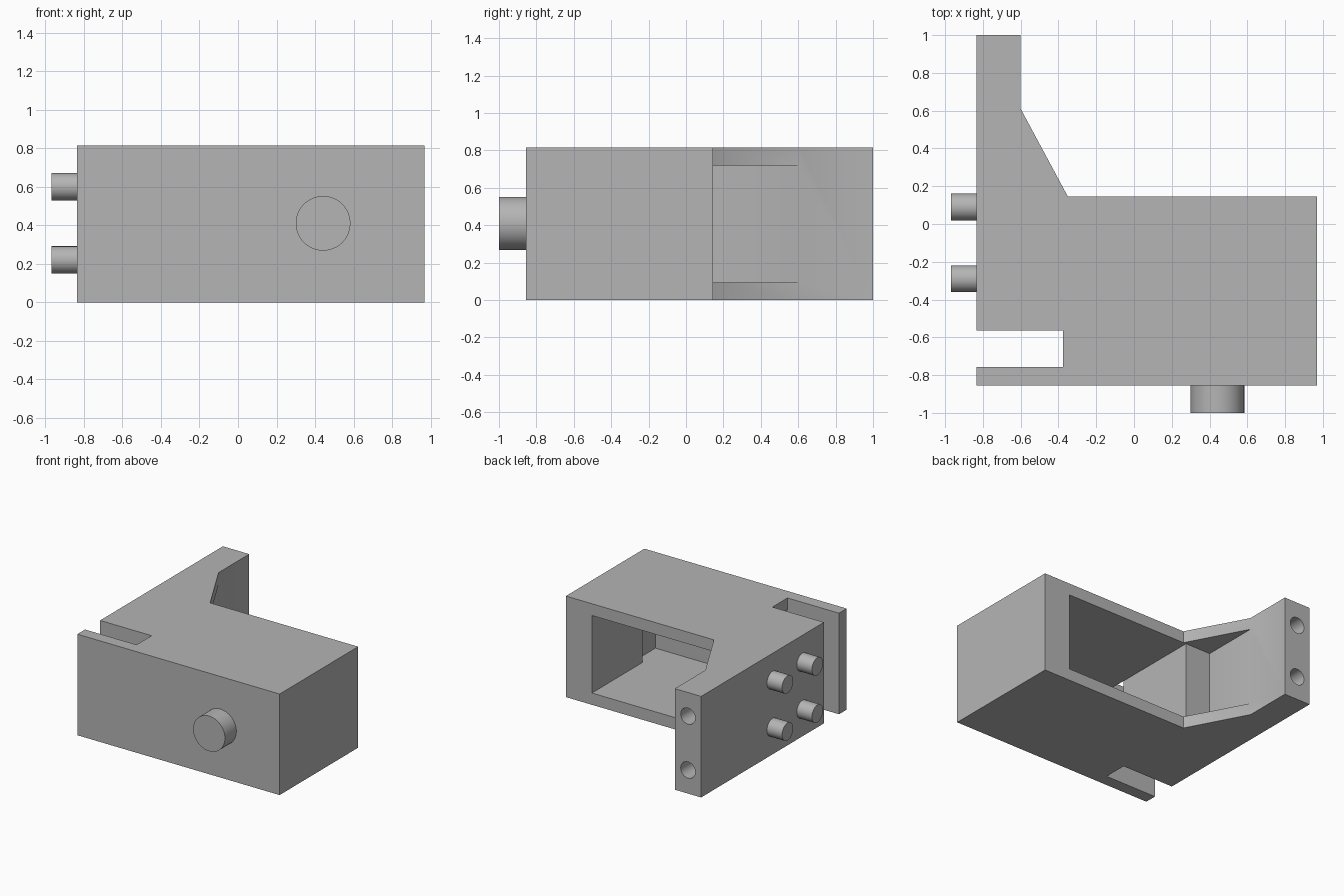
import bpy
import bmesh
import math
from mathutils import Matrix, Vector

cube = bpy.data.objects.get("Cube")
if cube:
    bpy.data.objects.remove(cube, do_unlink=True)

HEIGHT = 0.815
WALL = 0.095

grey = bpy.data.materials.new("plain_grey")
grey.use_nodes = True
color = (0.46, 0.46, 0.46, 1)
grey.diffuse_color = color
grey.node_tree.nodes["Principled BSDF"].inputs["Base Color"].default_value = color


def add_object(name, bm):
    bmesh.ops.recalc_face_normals(bm, faces=bm.faces)
    mesh = bpy.data.meshes.new(name)
    bm.to_mesh(mesh)
    bm.free()
    mesh.materials.append(grey)
    obj = bpy.data.objects.new(name, mesh)
    bpy.context.collection.objects.link(obj)
    return obj


def prism(name, outline, z0, z1):
    """Extrude a plan outline between two heights."""
    bm = bmesh.new()
    face = bm.faces.new([bm.verts.new((x, y, z0)) for x, y in outline])
    ext = bmesh.ops.extrude_face_region(bm, geom=[face])["geom"]
    bmesh.ops.translate(bm, vec=(0, 0, z1 - z0),
                        verts=[v for v in ext if isinstance(v, bmesh.types.BMVert)])
    return add_object(name, bm)


def rod(name, start, end, radius):
    """Round bar between two points."""
    a, b = Vector(start), Vector(end)
    turn = (b - a).to_track_quat("Z", "Y").to_matrix().to_4x4()
    bm = bmesh.new()
    bmesh.ops.create_cone(bm, cap_ends=True, segments=48, radius1=radius, radius2=radius,
                          depth=(b - a).length,
                          matrix=Matrix.Translation((a + b) / 2) @ turn)
    return add_object(name, bm)


def activate(obj):
    bpy.ops.object.select_all(action="DESELECT")
    obj.select_set(True)
    bpy.context.view_layer.objects.active = obj


def smooth(obj):
    activate(obj)
    bpy.ops.object.shade_smooth_by_angle(angle=math.radians(30))


def cut(obj, cutter):
    cutter.hide_render = True
    mod = obj.modifiers.new("cut", "BOOLEAN")
    mod.operation = "DIFFERENCE"
    mod.solver = "EXACT"
    mod.object = cutter
    activate(obj)
    bpy.ops.object.modifier_apply(modifier=mod.name)
    bpy.data.objects.remove(cutter, do_unlink=True)


# Housing: block with rear arm, sloped gusset and side slot
housing = prism("housing", [
    (-0.835, -0.855), (0.97, -0.855), (0.97, 0.145), (-0.35, 0.145),
    (-0.6, 0.61), (-0.6, 1), (-0.835, 1), (-0.835, -0.565),
    (-0.375, -0.565), (-0.375, -0.757), (-0.835, -0.757)], 0, HEIGHT)

# Rear cavity, open into the slot and between the gusset ribs
cut(housing, prism("cavity_cutter", [
    (-0.6, 0.145), (-0.375, 0.145), (-0.375, -0.565), (-0.5, -0.6),
    (-0.5, -0.72), (-0.375, -0.757), (0.803, -0.757), (0.803, -0.5),
    (0.738, -0.5), (0.738, 0.7), (-0.6, 0.61)], WALL, HEIGHT - WALL))

# Mounting holes in the end of the arm
for z in (0.19, 0.625):
    cut(housing, rod("hole_cutter", (-0.718, 0.6, z), (-0.718, 1.1, z), 0.065))
smooth(housing)

# Four side pegs
for y, place in ((0.09, "rear"), (-0.29, "front")):
    for z, level in ((0.22, "lower"), (0.6, "upper")):
        smooth(rod(f"{place}_{level}_peg", (-0.835, y, z), (-0.97, y, z), 0.071))

# Large front knob
smooth(rod("front_knob", (0.442, -0.855, 0.41), (0.442, -1, 0.41), 0.142))
